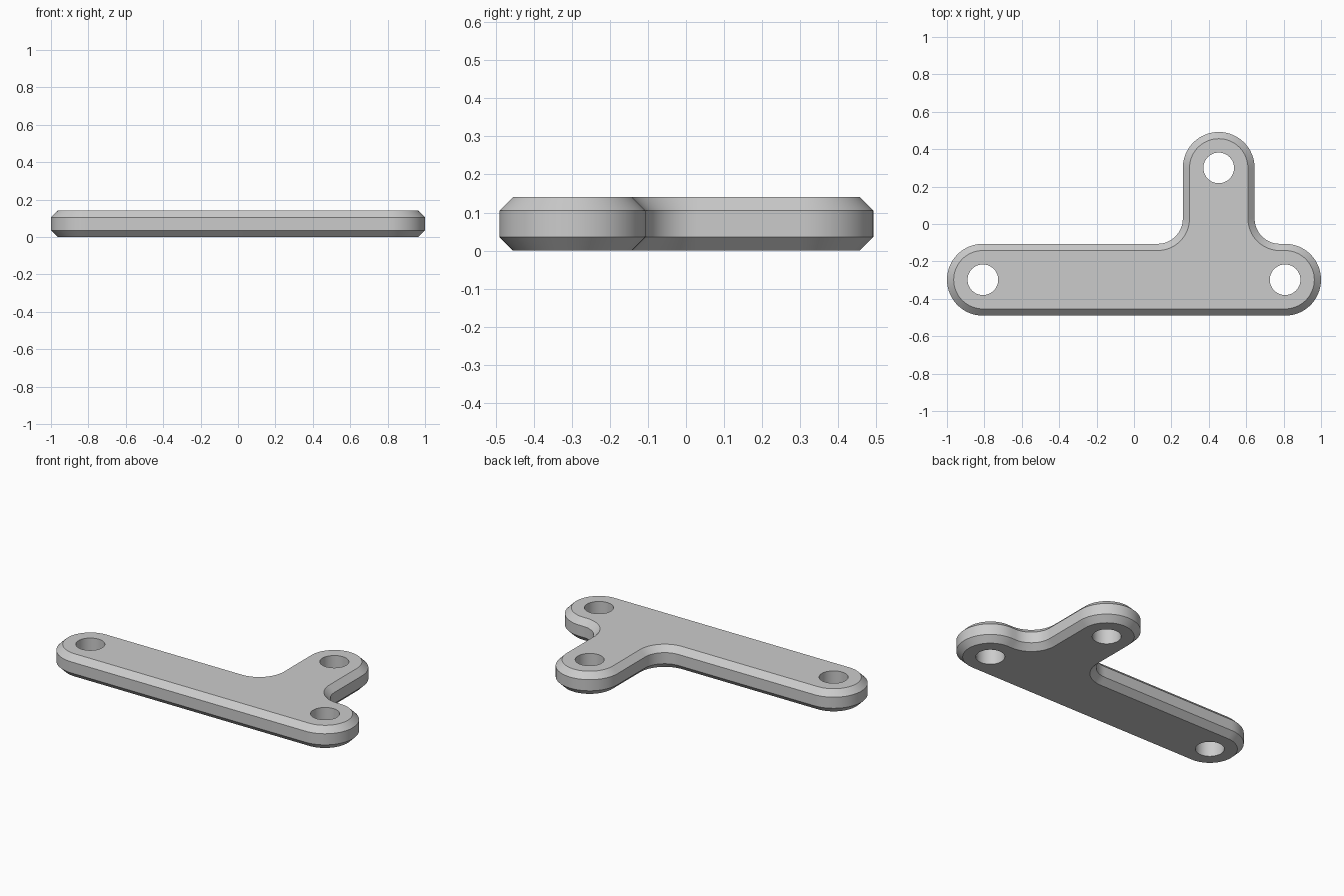
import bpy
import bmesh
from math import cos, sin, pi, radians
from mathutils import Vector

cube = bpy.data.objects.get("Cube")
if cube:
    bpy.data.objects.remove(cube, do_unlink=True)

END_R, FILLET_R, HOLE_R = 0.192, 0.135, 0.082
HEIGHT, CHAMFER = 0.141, 0.036
LEFT, RIGHT, ARM = Vector((0.808, -0.298)), Vector((-0.808, -0.298)), Vector((0.453, 0.3))


def arc(centre, radius, start, end, steps):
    """Points on an arc, angles in degrees."""
    angles = [radians(start + (end - start) * i / steps) for i in range(steps + 1)]
    return [centre + Vector((cos(a), sin(a))) * radius for a in angles]


def outline(inset):
    """Counter-clockwise plate outline, moved inwards by inset."""
    r, f = END_R - inset, FILLET_R + inset
    reach = END_R + FILLET_R
    fillet_y = LEFT.y + reach
    return (arc(LEFT, r, -90, 90, 32)
            + arc(Vector((ARM.x + reach, fillet_y)), f, 270, 180, 16)
            + arc(ARM, r, 0, 180, 32)
            + arc(Vector((ARM.x - reach, fillet_y)), f, 360, 270, 16)
            + arc(RIGHT, r, 90, 270, 32))


def hole(centre):
    return arc(centre, HOLE_R, 0, 360, 48)[:-1]


bm = bmesh.new()


def ring(points, z):
    return [bm.verts.new((p.x, p.y, z)) for p in points]


def band(low, high):
    """Wall of quads between two matching rings."""
    n = len(low)
    for i in range(n):
        j = (i + 1) % n
        bm.faces.new((low[i], low[j], high[j], high[i]))


# Chamfered rim
levels = [(CHAMFER, 0), (0, CHAMFER), (0, HEIGHT - CHAMFER), (CHAMFER, HEIGHT)]
rim = [ring(outline(inset), z) for inset, z in levels]
for low, high in zip(rim, rim[1:]):
    band(low, high)

# Walls of the three holes
bottom, top = [rim[0]], [rim[-1]]
for centre in (LEFT, RIGHT, ARM):
    low, high = ring(hole(centre), 0), ring(hole(centre), HEIGHT)
    band(high, low)
    bottom.append(low)
    top.append(high)

# Flat faces around the holes
for loops, side in ((bottom, -1), (top, 1)):
    edges = [bm.edges.get((loop[i - 1], loop[i])) for loop in loops for i in range(len(loop))]
    bmesh.ops.triangle_fill(bm, edges=edges, use_beauty=True, normal=(0, 0, side))
bmesh.ops.recalc_face_normals(bm, faces=bm.faces)

mesh = bpy.data.meshes.new("bracket_plate")
bm.to_mesh(mesh)
bm.free()
plate = bpy.data.objects.new("bracket_plate", mesh)
bpy.context.collection.objects.link(plate)

# Plain grey
grey = bpy.data.materials.new("light_grey")
grey.use_nodes = True
colour = (0.6, 0.6, 0.6, 1)
grey.diffuse_color = colour
grey.node_tree.nodes["Principled BSDF"].inputs["Base Color"].default_value = colour
mesh.materials.append(grey)

bpy.ops.object.select_all(action="DESELECT")
plate.select_set(True)
bpy.context.view_layer.objects.active = plate
bpy.ops.object.shade_smooth_by_angle(angle=radians(30))
